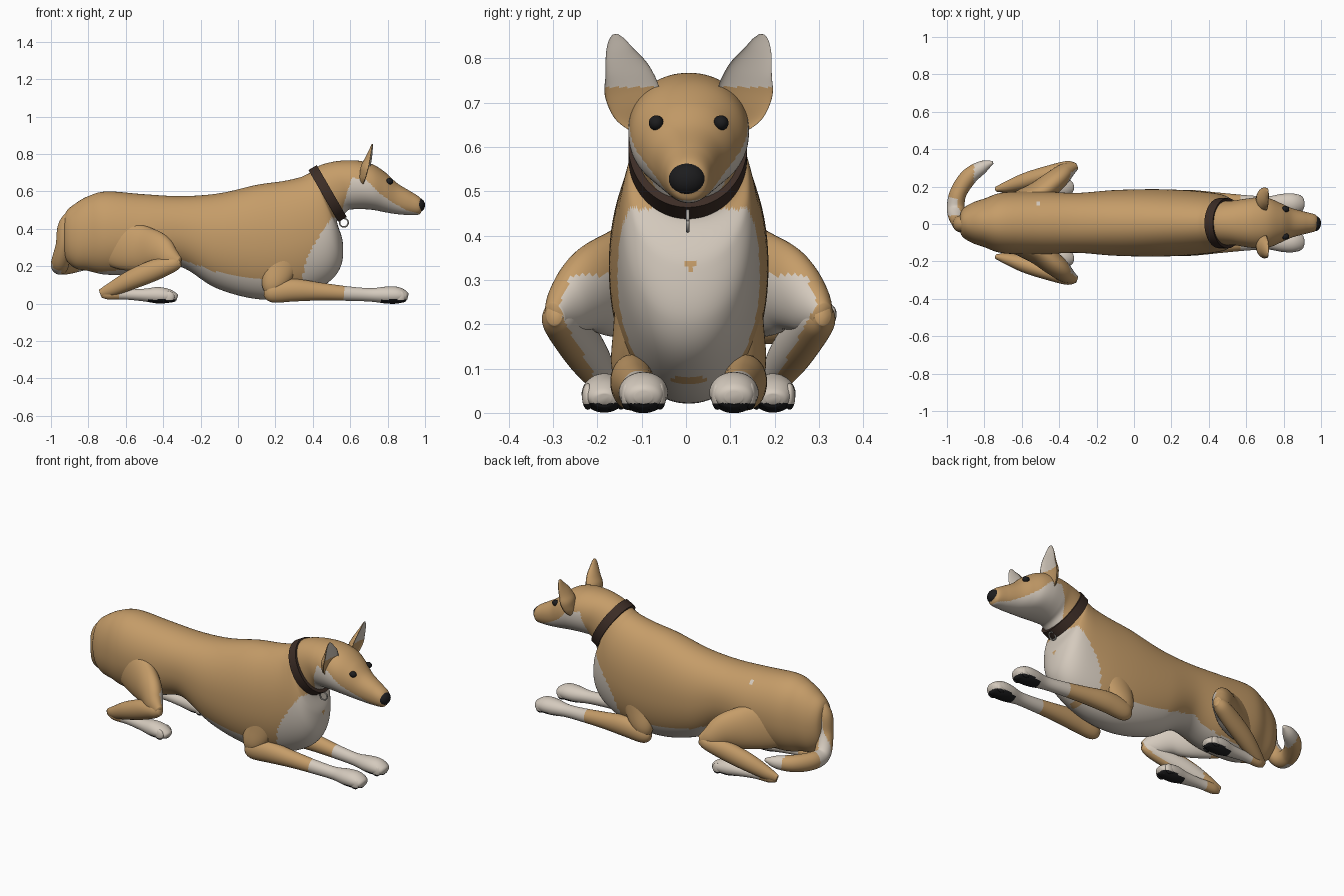
import bpy, bmesh, math
from mathutils import Vector, Matrix

old = bpy.data.objects.get("Cube")
if old:
    bpy.data.objects.remove(old, do_unlink=True)

# Palette
COLOURS = [
    ("tan_fur", (0.56, 0.335, 0.14)),
    ("white_fur", (0.66, 0.59, 0.51)),
    ("black_skin", (0.012, 0.012, 0.013)),
    ("brown_leather", (0.045, 0.026, 0.019)),
    ("grey_metal", (0.42, 0.40, 0.37)),
]
TAN, WHITE, BLACK, LEATHER, METAL = range(5)
MATS = []
for label, rgb in COLOURS:
    m = bpy.data.materials.new(label)
    m.use_nodes = True
    m.diffuse_color = (*rgb, 1)
    bsdf = next(n for n in m.node_tree.nodes if n.type == 'BSDF_PRINCIPLED')
    bsdf.inputs["Base Color"].default_value = (*rgb, 1)
    bsdf.inputs["Roughness"].default_value = 0.8
    MATS.append(m)


def finish(name, bm, rule):
    """Turn a bmesh into an object; rule(centre, normal) picks each face colour."""
    bmesh.ops.recalc_face_normals(bm, faces=bm.faces)
    for f in bm.faces:
        f.smooth = True
        f.material_index = rule(f.calc_center_median(), f.normal)
    mesh = bpy.data.meshes.new(name)
    bm.to_mesh(mesh)
    bm.free()
    for m in MATS:
        mesh.materials.append(m)
    ob = bpy.data.objects.new(name, mesh)
    bpy.context.collection.objects.link(ob)
    return ob


def smooth_rows(rows, steps):
    """Catmull-Rom interpolation through rows of numbers."""
    rows = [Vector(r) for r in rows]
    out = []
    for i in range(len(rows) - 1):
        a, b, c, d = (rows[min(max(i + k, 0), len(rows) - 1)] for k in (-1, 0, 1, 2))
        for s in range(steps):
            t = s / steps
            out.append(b + (c - a) * (t / 2) + (2 * a - 5 * b + 4 * c - d) * (t * t / 2)
                       + (3 * b - a - 3 * c + d) * (t ** 3 / 2))
    return out + [rows[-1]]


def loft(name, rings, rule, sides, power=1.0, cup=False):
    """Skin rings given as (centre, side vector, up vector)."""
    bm = bmesh.new()
    loops = []
    for centre, side, up in rings:
        loop = []
        for k in range(sides):
            a = math.tau * k / sides
            c, s = math.cos(a), math.sin(a)
            c = math.copysign(abs(c) ** power, c)
            s = math.copysign(abs(s) ** power, s)
            if cup and c > 0:
                c *= -0.35
            loop.append(bm.verts.new(centre + up * c + side * s))
        loops.append(loop)
    for p, q in zip(loops, loops[1:]):
        for k in range(sides):
            n = (k + 1) % sides
            bm.faces.new((p[k], p[n], q[n], q[k]))
    bm.faces.new(loops[0])
    bm.faces.new(loops[-1])
    return finish(name, bm, rule)


def tube(name, rows, rule, sides=40, steps=8, cup=False):
    """Limb through rows of (x, y, z, side radius, up radius)."""
    rows = smooth_rows(rows, steps)
    pts = [Vector(r[:3]) for r in rows]
    side, rings = Vector((0, 1, 0)), []
    for i, r in enumerate(rows):
        t = (pts[min(i + 1, len(pts) - 1)] - pts[max(i - 1, 0)]).normalized()
        side = (side - t * side.dot(t)).normalized()
        rings.append((pts[i], side * r[3], side.cross(t) * r[4]))
    return loft(name, rings, rule, sides, cup=cup)


def ball(name, centre, radii, rule):
    bm = bmesh.new()
    bmesh.ops.create_uvsphere(bm, u_segments=24, v_segments=16, radius=1)
    bm.transform(Matrix.Translation(centre) @ Matrix.Diagonal((*radii, 1)))
    return finish(name, bm, rule)


def line(x, knots):
    """Height of a broken line at x."""
    for (xa, za), (xb, zb) in zip(knots, knots[1:]):
        if xa <= x <= xb:
            return za + (zb - za) * (x - xa) / (xb - xa)
    return -1


# Body, neck and head: top x, top z, bottom x, bottom z, half width
BODY = [
    (-.935, .42, -.935, .34, .02), (-.92, .49, -.92, .24, .07),
    (-.87, .535, -.87, .19, .105), (-.8, .575, -.8, .175, .13),
    (-.7, .60, -.7, .155, .162), (-.5, .585, -.52, .16, .168),
    (-.3, .575, -.32, .20, .16), (-.1, .59, -.12, .085, .175),
    (.1, .635, .1, .025, .18), (.24, .655, .3, .035, .175),
    (.33, .675, .47, .105, .163), (.365, .69, .55, .2, .152),
    (.385, .70, .56, .33, .138), (.40, .715, .53, .44, .12),
    (.44, .74, .565, .475, .118), (.50, .757, .59, .5, .12),
    (.56, .765, .62, .505, .128), (.64, .765, .68, .505, .136),
    (.72, .745, .73, .5, .13), (.79, .7, .78, .49, .105),
    (.85, .645, .84, .48, .078), (.92, .602, .91, .474, .059),
    (.97, .57, .965, .476, .045), (.988, .54, .982, .495, .025),
]
FACE = [(.55, .47), (.57, .55), (.61, .675), (.69, .66), (.75, .595), (.82, .545), (.9, .5), (.97, .48)]
BELLY = [(-.75, .17), (-.5, .19), (-.32, .24), (-.1, .165), (.1, .13), (.4, .12)]
# Front edge of the flank: height, x
CHEST = [(.08, .33), (.13, .345), (.2, .355), (.3, .395), (.46, .50)]


def body_colour(c, n):
    if c.z > .46 and c.z < line(c.x, FACE):
        return WHITE
    if c.z < line(c.x, BELLY):
        return WHITE
    if c.z < .46 and c.x > .3:
        spot = math.hypot(c.y - .01, c.z - .335) < .012
        return WHITE if c.x > line(c.z, CHEST) > 0 and not spot else TAN
    if c.z > .5 and math.hypot(c.x + .51, c.y - .11) < .014:
        return WHITE
    return TAN


SHIFT = Vector((0, .006, 0))
rings = []
for tx, tz, bx, bz, w in smooth_rows(BODY, 10):
    top, bottom = Vector((tx, 0, tz)), Vector((bx, 0, bz))
    rings.append(((top + bottom) / 2 + SHIFT, Vector((0, w, 0)), (top - bottom) / 2))
loft("body_and_head", rings, body_colour, 112, power=0.94)

# Nose
ball("nose", (.967, .003, .527), (.033, .042, .037), lambda c, n: BLACK)

# Tail curling to the left side
tube("tail", [
    (-.86, 0, .5, .03, .03), (-.915, 0, .42, .045, .045), (-.93, .01, .31, .045, .045),
    (-.952, .07, .215, .046, .048), (-.942, .16, .205, .05, .045), (-.885, .25, .21, .047, .045),
    (-.81, .305, .22, .035, .034), (-.755, .33, .23, .008, .008),
], lambda c, n: WHITE if c.x > -.855 and c.y > .1 or (.045 < c.y < .14 and n.x < .2) else TAN)


def foreleg_colour(c, n):
    if c.x > .76 and c.z < .022 and n.z < -.2:
        return BLACK
    return WHITE if c.x > .57 else TAN


def foot_colour(c, n):
    if c.x > -.48 and c.z < .022 and n.z < -.2:
        return BLACK
    return WHITE if c.x > -.64 else TAN


def toe_colour(c, n):
    return BLACK if c.z < .02 else WHITE


# Paired parts
for side, s in (("left", 1), ("right", -1)):
    def pair(rows):
        return [(x, y * s + SHIFT.y, *rest) for x, y, *rest in rows]

    def inner_white(c, n):
        inner = n.y * s < .25 and -.4 < n.x and n.z < .45 and abs(c.y) < .16 + .55 * c.z
        return WHITE if inner and c.z < .31 and c.x > -.62 else TAN

    tube(side + "_upper_arm", pair([
        (.29, .085, .44, .04, .07), (.26, .108, .32, .05, .10),
        (.22, .122, .19, .048, .09), (.19, .13, .1, .044, .065), (.185, .13, .04, .02, .03),
    ]), lambda c, n: TAN)
    tube(side + "_foreleg", pair([
        (.14, .13, .065, .015, .02), (.18, .13, .062, .042, .055), (.3, .128, .072, .048, .06),
        (.45, .12, .064, .042, .047), (.6, .112, .053, .036, .038), (.71, .106, .047, .036, .036),
        (.79, .103, .046, .052, .045), (.85, .102, .045, .055, .045), (.895, .102, .038, .042, .03),
        (.908, .102, .035, .02, .015),
    ]), foreleg_colour)
    tube(side + "_thigh", pair([
        (-.76, .07, .34, .03, .09), (-.64, .105, .32, .055, .13), (-.52, .155, .295, .063, .125),
        (-.43, .22, .28, .06, .1), (-.365, .275, .24, .046, .066), (-.315, .303, .217, .024, .032),
    ]), inner_white)
    tube(side + "_shin", pair([
        (-.308, .303, .222, .018, .025), (-.35, .292, .212, .04, .043), (-.45, .262, .178, .046, .056),
        (-.57, .226, .128, .045, .052), (-.67, .195, .08, .032, .038), (-.735, .18, .055, .014, .022),
    ]), inner_white)
    tube(side + "_hind_foot", pair([
        (-.73, .18, .05, .012, .018), (-.69, .184, .052, .025, .03), (-.6, .186, .05, .026, .028),
        (-.5, .188, .046, .036, .034), (-.43, .19, .045, .049, .044), (-.375, .19, .041, .05, .038),
        (-.335, .19, .033, .034, .024), (-.325, .19, .03, .015, .012),
    ]), foot_colour)

    # Toes
    for k in range(4):
        off = (k - 1.5) * .025 + SHIFT.y
        reach = .012 * abs(k - 1.5)
        ball(side + "_front_toe", (.885 - reach, s * .102 + off, .038), (.028, .0135, .031), toe_colour)
        ball(side + "_hind_toe", (-.35 - reach, s * .19 + off, .037), (.028, .013, .03), toe_colour)

    # Ears: cupped, pale inside
    tube(side + "_ear", pair([
        (.675, .10, .65, .035, .03), (.69, .118, .685, .055, .04), (.702, .128, .725, .062, .046),
        (.71, .138, .765, .053, .036), (.716, .155, .81, .034, .02), (.719, .163, .84, .019, .01),
        (.72, .165, .854, .006, .004),
    ]), lambda c, n: WHITE if n.x > .1 and c.z > .735 else TAN, cup=True)

    # Eyes
    ball(side + "_eye", (.81, s * .073 + SHIFT.y, .654), (.02, .017, .017), lambda c, n: BLACK)

# Collar band
bm = bmesh.new()
down = Vector((.5, 0, -.866))
axis = Vector((.866, 0, .5))
loops = []
for k in range(72):
    a = math.tau * k / 72
    loops.append([bm.verts.new(Vector((.479, .004, .589)) + down * (.16 - d) * math.cos(a)
                               + Vector((0, .134 - d, 0)) * math.sin(a) + axis * h)
                  for d, h in ((0, -.026), (0, .026), (.025, .026), (.025, -.026))])
for k in range(72):
    p, q = loops[k], loops[(k + 1) % 72]
    for j in range(4):
        n = (j + 1) % 4
        bm.faces.new((p[j], p[n], q[n], q[j]))
collar = finish("collar", bm, lambda c, n: LEATHER)
bpy.ops.object.select_all(action='DESELECT')
collar.select_set(True)
bpy.context.view_layer.objects.active = collar
bpy.ops.object.shade_smooth_by_angle()

# Collar ring
centre = Vector((.566, .004, .433))
rings = []
for k in range(25):
    a = math.tau * k / 24
    out = Vector((math.cos(a), 0, math.sin(a)))
    rings.append((centre + out * .023, Vector((0, .004, 0)), out * .004))
loft("collar_ring", rings, lambda c, n: METAL, 10)
